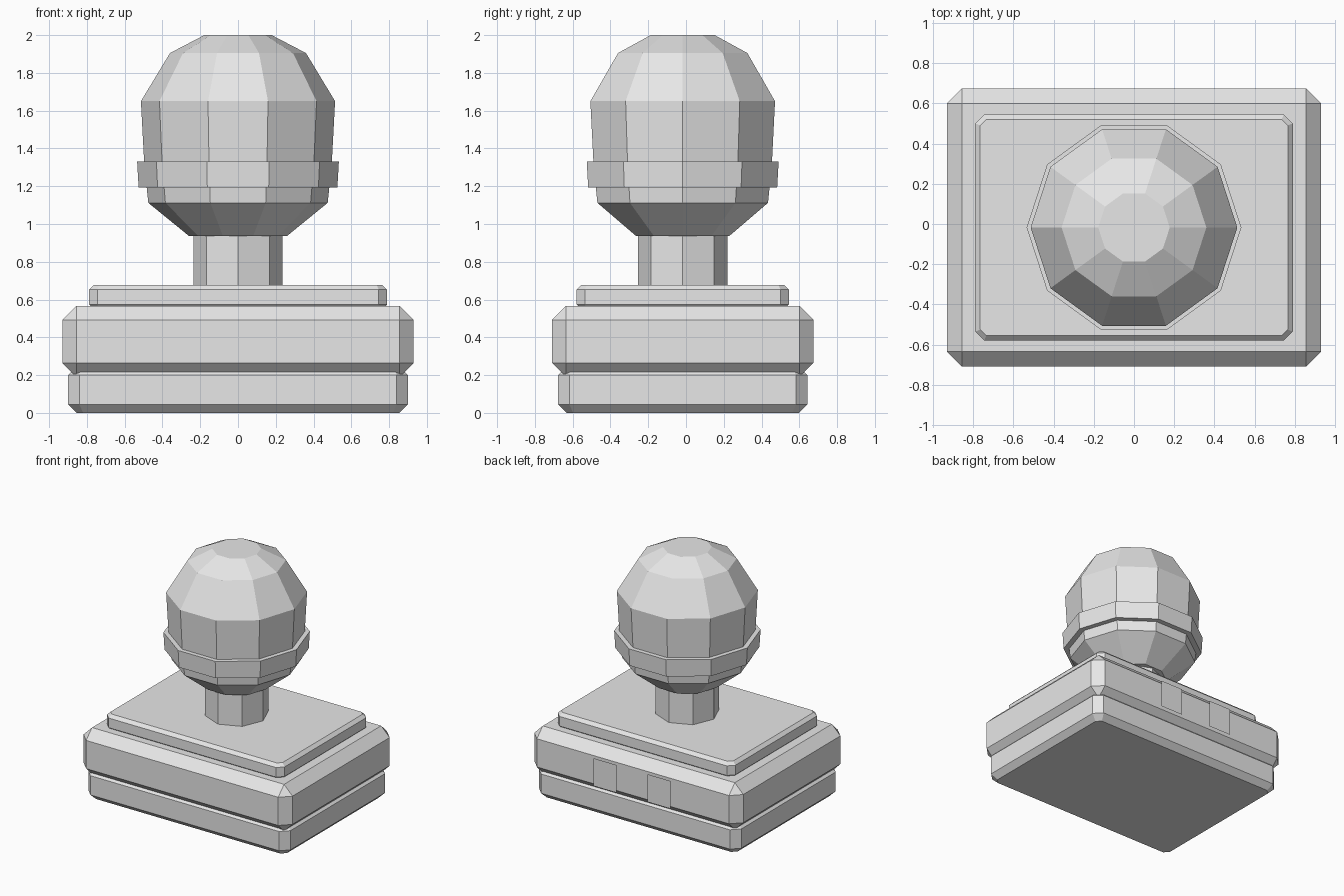
import bpy
import bmesh
import math

cube = bpy.data.objects.get("Cube")
if cube:
    bpy.data.objects.remove(cube, do_unlink=True)

YC = -0.0175  # common centre of the solid parts

grey = bpy.data.materials.new("light_grey")
grey.use_nodes = True
grey.diffuse_color = (0.8, 0.8, 0.8, 1)
grey.node_tree.nodes["Principled BSDF"].inputs["Base Color"].default_value = (0.8, 0.8, 0.8, 1)


def finish(name, bm, solid=True):
    if solid:
        bmesh.ops.remove_doubles(bm, verts=bm.verts, dist=0.0005)
        bmesh.ops.recalc_face_normals(bm, faces=bm.faces)
    mesh = bpy.data.meshes.new(name)
    bm.to_mesh(mesh)
    bm.free()
    mesh.materials.append(grey)
    obj = bpy.data.objects.new(name, mesh)
    bpy.context.collection.objects.link(obj)
    return obj


def loft(name, rings):
    """Skin a stack of equal-sized point rings and cap both ends."""
    bm = bmesh.new()
    loops = [[bm.verts.new(p) for p in ring] for ring in rings]
    n = len(loops[0])
    for low, high in zip(loops, loops[1:]):
        for i in range(n):
            j = (i + 1) % n
            bm.faces.new((low[i], low[j], high[j], high[i]))
    bm.faces.new(loops[0][::-1])
    bm.faces.new(loops[-1])
    return finish(name, bm)


def cut_rectangle(hx, hy, cut, z):
    pts = [(hx, hy - cut), (hx - cut, hy), (cut - hx, hy), (-hx, hy - cut),
           (-hx, cut - hy), (cut - hx, -hy), (hx - cut, -hy), (hx, cut - hy)]
    return [(x, y + YC, z) for x, y in pts]


def slab(name, hx, hy, z0, z1, edge, corner, end_corner):
    """Box with chamfered edges and cut corners."""
    loft(name, [cut_rectangle(hx - inset, hy - inset, cut, z) for inset, cut, z in (
        (edge, end_corner, z0), (0, corner, z0 + edge),
        (0, corner, z1 - edge), (edge, end_corner, z1))])


def turned(name, sides, profile):
    """Faceted turned part from (radius, height) pairs."""
    angles = [math.tau * i / sides for i in range(sides)]
    loft(name, [[(r * math.cos(a), YC + r * math.sin(a), z) for a in angles]
                for r, z in profile])


# Stepped base
slab("lower_base", 0.90, 0.66, 0, 0.245, 0.045, 0.06, 0.035)
slab("middle_base", 0.93, 0.6925, 0.19, 0.567, 0.075, 0.075, 0)
slab("upper_base", 0.79, 0.563, 0.55, 0.677, 0.025, 0.045, 0.03)

# Neck, faceted head and its collar band
turned("neck", 8, [(0.236, 0.66), (0.236, 0.96)])
turned("head", 10, [(0.26, 0.937), (0.475, 1.112), (0.483, 1.19), (0.497, 1.33),
                    (0.514, 1.65), (0.36, 1.905), (0.178, 2.0)])
turned("collar_band", 10, [(0.526, 1.192), (0.534, 1.33)])

# Two thin panels standing just off the back
for name, x0, x1 in (("back_panel_left", 0.12, 0.325), ("back_panel_right", -0.36, -0.155)):
    bm = bmesh.new()
    bm.faces.new([bm.verts.new((x, 0.71, z)) for x, z in (
        (x1, 0.267), (x0, 0.267), (x0, 0.49), (x1, 0.49))])
    finish(name, bm, solid=False)
